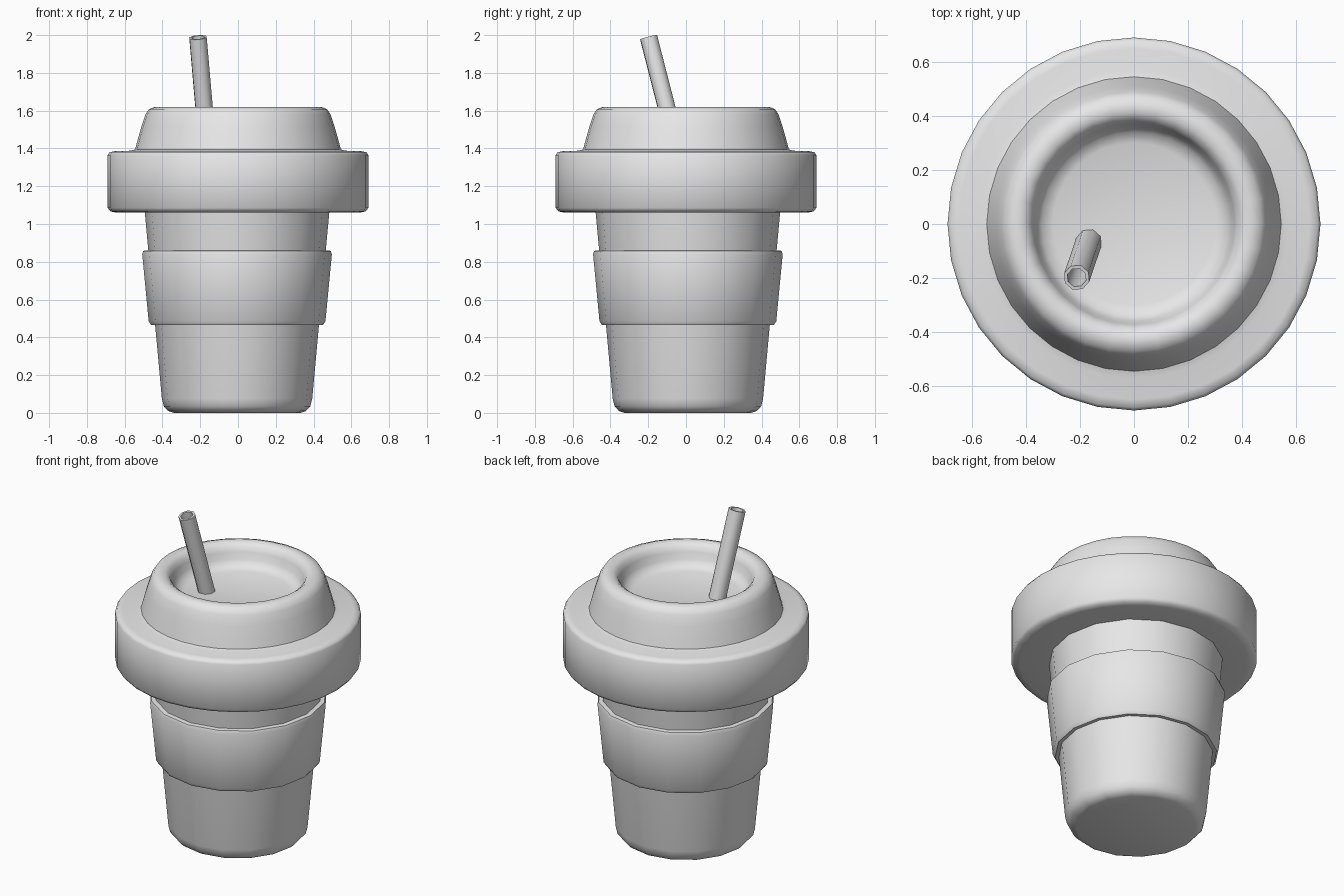
import bpy
import bmesh
from math import cos, sin, pi, radians
from mathutils import Vector

if "Cube" in bpy.data.objects:
    bpy.data.objects.remove(bpy.data.objects["Cube"], do_unlink=True)

GREY = (0.8, 0.8, 0.8, 1.0)
grey = bpy.data.materials.new("plain grey")
grey.use_nodes = True
grey.diffuse_color = GREY
grey.node_tree.nodes["Principled BSDF"].inputs["Base Color"].default_value = GREY


def lathe(name, profile, sides, centre=(0, 0), closed=False, smooth=50):
    """Turn (radius, height) points about a vertical axis; open ends are capped."""
    bm = bmesh.new()
    rings = []
    for r, z in profile:
        rings.append([bm.verts.new((r * cos(2 * pi * i / sides),
                                    r * sin(2 * pi * i / sides), z))
                      for i in range(sides)])
    pairs = list(zip(rings, rings[1:]))
    if closed:
        pairs.append((rings[-1], rings[0]))
    else:
        bm.faces.new(rings[0])
        bm.faces.new(rings[-1])
    for low, high in pairs:
        for i in range(sides):
            j = (i + 1) % sides
            bm.faces.new((low[i], low[j], high[j], high[i]))
    bmesh.ops.recalc_face_normals(bm, faces=bm.faces)
    mesh = bpy.data.meshes.new(name)
    bm.to_mesh(mesh)
    bm.free()
    mesh.materials.append(grey)
    obj = bpy.data.objects.new(name, mesh)
    obj.location = (*centre, 0)
    bpy.context.collection.objects.link(obj)
    bpy.ops.object.select_all(action='DESELECT')
    obj.select_set(True)
    bpy.context.view_layer.objects.active = obj
    bpy.ops.object.shade_smooth_by_angle(angle=radians(smooth))
    return obj


CUP_CENTRE = (-0.005, 0.01)

# Tapered cup with a rounded foot
lathe("cup", [(0.335, 0), (0.365, 0.01), (0.388, 0.035), (0.398, 0.075),
              (0.49, 1.08)], 16, CUP_CENTRE)

# Raised sleeve around the middle, with softened rims
lathe("sleeve", [(0.42, 0.465), (0.455, 0.465), (0.468, 0.485), (0.502, 0.84),
                 (0.496, 0.858), (0.46, 0.862)], 16, CUP_CENTRE, closed=True)

# Lid: wide skirt, domed shoulder and sunken top
lathe("lid", [(0.45, 1.06), (0.64, 1.06), (0.675, 1.066), (0.69, 1.085),
              (0.69, 1.365), (0.68, 1.38), (0.65, 1.386), (0.57, 1.388),
              (0.545, 1.395), (0.53, 1.45), (0.51, 1.52), (0.49, 1.58),
              (0.472, 1.608), (0.44, 1.62), (0.41, 1.618), (0.385, 1.6),
              (0.372, 1.57), (0.36, 1.53), (0.34, 1.5), (0.3, 1.485)], 32)

# Hollow straw leaning forward
base, tip = Vector((-0.165, -0.06, 1.45)), Vector((-0.212, -0.198, 1.988))
length = (tip - base).length
straw = lathe("straw", [(0.049, 0), (0.049, length), (0.036, length), (0.036, 0)],
              8, closed=True)
straw.location = base
straw.rotation_euler = (tip - base).to_track_quat('Z', 'Y').to_euler()
